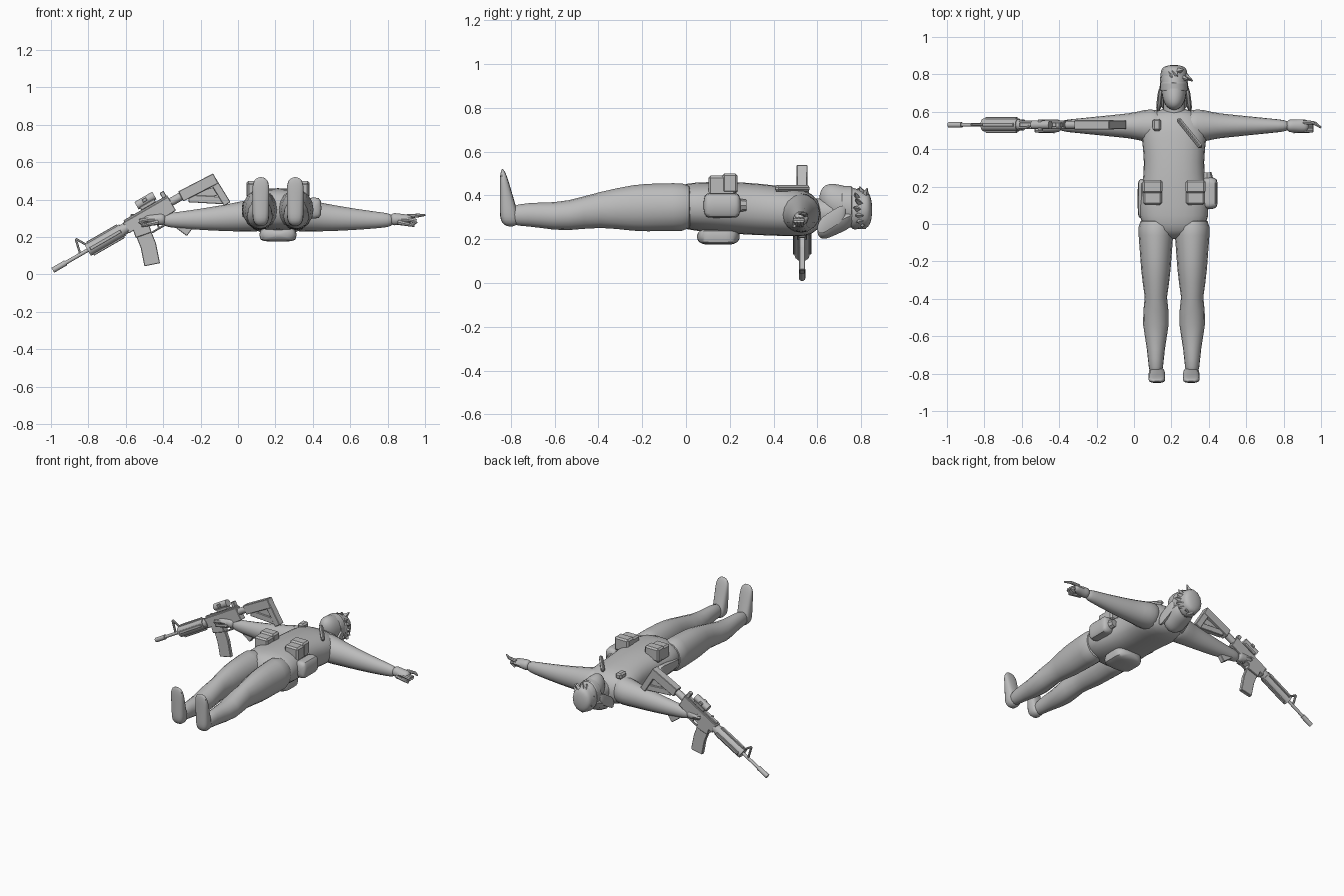
import bpy, bmesh, math, random
from mathutils import Matrix, Vector

cube = bpy.data.objects.get("Cube")
if cube:
    bpy.data.objects.remove(cube, do_unlink=True)

random.seed(4)
MIDDLE = 0.214     # body centre line in x
ARM_LINE = 0.53    # arms and rifle in y

grey = bpy.data.materials.new("plain_grey")
grey.use_nodes = True
tone = (0.5, 0.5, 0.5, 1)
grey.diffuse_color = tone
grey.node_tree.nodes["Principled BSDF"].inputs["Base Color"].default_value = tone


def finish(name, bm, matrix=None, smooth=False):
    bmesh.ops.recalc_face_normals(bm, faces=bm.faces)
    mesh = bpy.data.meshes.new(name)
    bm.to_mesh(mesh)
    bm.free()
    if matrix:
        mesh.transform(matrix)
    mesh.materials.append(grey)
    obj = bpy.data.objects.new(name, mesh)
    bpy.context.collection.objects.link(obj)
    if smooth:
        bpy.ops.object.select_all(action='DESELECT')
        obj.select_set(True)
        bpy.context.view_layer.objects.active = obj
        bpy.ops.object.shade_smooth_by_angle(angle=math.radians(40))


def mix(a, b, f):
    return a + (b - a) * f


def bump(f, peak, width):
    return math.exp(-((f - peak) / width) ** 2)


def body_point(x, y, z, side=1):
    return Vector((MIDDLE + side * x, y, z))


def sweep(name, axis, start, end, centre, radii, side=1, sides=16, rounding=8, square=1.0):
    """Elliptical sections along an axis; centre and radii are rules of the fraction f."""
    bm = bmesh.new()
    steps = 18
    loops = []
    for step in range(steps + 1):
        f = (1 - math.cos(math.pi * step / steps)) / 2
        closing = math.sqrt(max(0.01, 1 - abs(2 * f - 1) ** rounding))
        loop = []
        for i in range(sides):
            angle = math.tau * i / sides
            point = [c + r * closing * math.copysign(abs(w) ** square, w) for c, r, w in
                     zip(centre(f), radii(f), (math.cos(angle), math.sin(angle)))]
            point.insert("xyz".index(axis), mix(start, end, f))
            loop.append(bm.verts.new(body_point(*point, side)))
        loops.append(loop)
    for one, two in zip(loops, loops[1:]):
        for i in range(sides):
            bm.faces.new((one[i - 1], one[i], two[i], two[i - 1]))
    bm.faces.new(loops[0])
    bm.faces.new(loops[-1])
    finish(name, bm, smooth=True)


def rod(name, start, end, radius, tip=None, sides=8, matrix=Matrix()):
    start, end = Vector(start), Vector(end)
    along = end - start
    bm = bmesh.new()
    bmesh.ops.create_cone(bm, cap_ends=True, segments=sides, radius1=radius,
                          radius2=radius if tip is None else tip, depth=along.length)
    turn = along.to_track_quat('Z', 'Y').to_matrix().to_4x4()
    finish(name, bm, matrix @ Matrix.Translation((start + end) / 2) @ turn, smooth=True)


def box(name, size, matrix, bevel=0.01):
    bm = bmesh.new()
    bmesh.ops.create_cube(bm, size=1, matrix=Matrix.Diagonal((*size, 1)))
    bmesh.ops.bevel(bm, geom=bm.edges[:], offset=bevel, segments=1, affect='EDGES')
    finish(name, bm, matrix)


# Torso, neck and head
sweep("torso", "y", -0.08, 0.62,
      lambda f: (0, 0.35 - 0.04 * f * f),
      lambda f: (0.155 + 0.03 * bump(f, 0.2, 0.25) + 0.02 * bump(f, 0.85, 0.2),
                 0.108 + 0.01 * bump(f, 0.5, 0.3)), sides=24, square=0.85)
sweep("neck", "y", 0.52, 0.7, lambda f: (0, 0.32), lambda f: (0.06, 0.065))
sweep("head", "y", 0.61, 0.845,
      lambda f: (0, 0.34 + 0.05 * (1 - f) ** 2),
      lambda f: (mix(0.06, 0.076, f), 0.09), sides=20, rounding=3)
rod("nose", body_point(0, 0.672, 0.436), body_point(0, 0.72, 0.425), 0.016, 0.008)
rod("mouth", body_point(-0.02, 0.65, 0.432), body_point(0.02, 0.65, 0.432), 0.006)

# Headband, loose hair and spiky crown
sweep("headband", "y", 0.71, 0.76, lambda f: (0, 0.348), lambda f: (0.075, 0.095), sides=20, rounding=20)
sweep("crown_hair", "y", 0.74, 0.85, lambda f: (0, 0.335),
      lambda f: (mix(0.08, 0.065, f), mix(0.095, 0.08, f)), sides=12, rounding=5)
sweep("long_hair", "y", 0.6, 0.78, lambda f: (0, mix(0.24, 0.32, f)),
      lambda f: (0.08, 0.06), sides=10, rounding=4)
for side in (1, -1):
    sweep("hair_lock", "y", 0.6, 0.73, lambda f: (mix(0.085, 0.07, f), mix(0.25, 0.33, f)),
          lambda f: (0.014, 0.045), side, sides=6, rounding=4)
tufts = 16
for i in range(tufts):
    angle = math.tau * i / tufts
    around = Vector((math.cos(angle), 0, math.sin(angle)))
    root = body_point(0.055 * around.x, random.uniform(0.78, 0.82), 0.335 + 0.07 * around.z)
    lean = Vector((0.02, random.uniform(-0.03, 0.02), 0.01))
    rod("hair_tuft", root, root + 0.025 * around + lean, 0.02, 0.003, sides=4)

# Limbs, mirrored across the centre line
for side, word in ((1, "left"), (-1, "right")):
    sweep(word + "_leg", "y", 0.04, -0.82,
          lambda f: (0.097, 0.347 - 0.04 * f * f - 0.02 * bump(f, 0.7, 0.15)),
          lambda f: (mix(0.1, 0.035, f) - 0.01 * bump(f, 0.5, 0.08) + 0.012 * bump(f, 0.66, 0.12),
                     mix(0.115, 0.045, f) + 0.012 * bump(f, 0.3, 0.15)), side, rounding=20)
    sweep(word + "_boot", "z", 0.258, 0.52,
          lambda f: (0.092, -0.8 - 0.038 * f),
          lambda f: (0.045, 0.05 - 0.038 * f), side, rounding=6, square=0.7)
    sweep(word + "_arm", "x", 0.06, 0.62,
          lambda f: (ARM_LINE - 0.005, 0.29 + 0.035 * (1 - f) ** 2),
          lambda f: (mix(0.085, 0.028, f) + 0.01 * bump(f, 0.15, 0.1),
                     mix(0.095, 0.034, f)), side, rounding=20)
    sweep(word + "_palm", "x", 0.6, 0.72, lambda f: (ARM_LINE - 0.005, 0.295),
          lambda f: (0.035, mix(0.038, 0.022, f)), side, sides=10, rounding=6)
    knuckle = body_point(0.75, ARM_LINE + 0.01, 0.315, side)
    rod(word + "_index_base", body_point(0.69, ARM_LINE + 0.015, 0.31, side), knuckle, 0.012, 0.01)
    rod(word + "_index_tip", knuckle, body_point(0.786, ARM_LINE - 0.015, 0.317, side), 0.01, 0.005)
    for finger in range(3):
        y = ARM_LINE - 0.015 * finger
        bend = body_point(0.74, y, 0.285, side)
        rod(word + "_finger_base", body_point(0.69, y, 0.295, side), bend, 0.012)
        rod(word + "_finger_tip", bend, body_point(0.71, y, 0.26, side), 0.011, 0.007)
    rod(word + "_thumb", body_point(0.64, 0.5, 0.28, side), body_point(0.73, 0.495, 0.26, side), 0.015, 0.007)

# Belt pouches and chest gear
for side, word in ((1, "left"), (-1, "right")):
    place = body_point(0.115, 0.165, 0.445, side)
    box(word + "_front_pouch", (0.1, 0.125, 0.09), Matrix.Translation(place))
    box(word + "_pouch_flap", (0.106, 0.07, 0.09),
        Matrix.Translation(place + Vector((0, 0.035, 0.01))))
sweep("side_pouch", "y", 0.08, 0.25, lambda f: (0.192, 0.355),
      lambda f: (0.04, 0.057), sides=12, rounding=10, square=0.6)
rod("side_pouch_neck", body_point(0.18, 0.22, 0.355), body_point(0.175, 0.275, 0.355), 0.035, 0.025)
sweep("back_pouch", "y", 0.05, 0.245, lambda f: (0, 0.212),
      lambda f: (0.1, 0.037), sides=12, rounding=5, square=0.5)
sweep("holster", "y", 0.03, 0.24, lambda f: (0.174, 0.345),
      lambda f: (0.02, mix(0.025, 0.05, f)), side=-1, sides=8, square=0.6)
box("chest_pouch", (0.045, 0.065, 0.04), Matrix.Translation((0.122, ARM_LINE, 0.42)))
tilt = Matrix.Translation((0.298, 0.485, 0.432)) @ Matrix.Rotation(math.radians(-51), 4, 'Z')
box("knife_sheath", (0.2, 0.025, 0.03), tilt)

# Rifle: local x runs from muzzle to butt, local z is up
gun = Matrix.Translation((-0.99, ARM_LINE, 0.022)) @ Matrix.Rotation(math.radians(-30), 4, 'Y')


def tube(name, start, end, radius, height=0):
    rod(name, (start, 0, height), (end, 0, height), radius, sides=12, matrix=gun)


def bar(name, start, end, depth, width):
    start, end = Vector(start), Vector(end)
    along, centre = end - start, (start + end) / 2
    turn = Matrix.Rotation(-math.atan2(along.y, along.x), 4, 'Y')
    box(name, (along.length, width, depth),
        gun @ Matrix.Translation((centre.x, 0, centre.y)) @ turn, bevel=0.003)


tube("muzzle_brake", 0, 0.08, 0.015)
tube("barrel", 0.07, 0.5, 0.01)
tube("handguard", 0.215, 0.43, 0.035)
tube("handguard_ring", 0.43, 0.46, 0.03)
bar("side_rails", (0.23, 0), (0.42, 0), 0.02, 0.085)
bar("upper_and_lower_rails", (0.23, 0), (0.42, 0), 0.085, 0.02)
bar("front_sight_post", (0.17, 0), (0.19, 0.085), 0.012, 0.014)
bar("front_sight_brace", (0.24, 0), (0.19, 0.085), 0.012, 0.014)

# Receiver, magazine and grip
bar("upper_receiver", (0.45, 0), (0.73, 0), 0.065, 0.045)
bar("lower_receiver", (0.55, -0.035), (0.73, -0.03), 0.045, 0.045)
bar("magazine_well", (0.53, 0), (0.515, -0.08), 0.09, 0.045)
bar("magazine_top", (0.52, -0.06), (0.507, -0.15), 0.085, 0.026)
bar("magazine_bottom", (0.512, -0.13), (0.475, -0.24), 0.085, 0.026)
bar("pistol_grip", (0.67, -0.04), (0.735, -0.19), 0.05, 0.032)
bar("trigger_guard", (0.56, -0.09), (0.67, -0.09), 0.01, 0.015)
bar("trigger", (0.61, -0.05), (0.605, -0.085), 0.01, 0.008)

# Rail and sights
bar("top_rail", (0.46, 0.035), (0.73, 0.035), 0.015, 0.025)
bar("sight_mount", (0.57, 0.05), (0.66, 0.05), 0.02, 0.04)
tube("sight_body", 0.56, 0.67, 0.023, 0.075)
bar("sight_knob", (0.6, 0.08), (0.625, 0.08), 0.02, 0.06)
bar("rear_sight", (0.7, 0.055), (0.725, 0.055), 0.035, 0.028)

# Stock
tube("buffer_tube", 0.72, 0.96, 0.022)
bar("stock_top", (0.79, 0), (1, -0.01), 0.06, 0.05)
bar("stock_butt", (0.98, 0.02), (0.985, -0.16), 0.04, 0.046)
bar("stock_brace", (0.82, -0.03), (0.98, -0.135), 0.04, 0.034)
bar("stock_web", (0.85, -0.04), (0.97, -0.07), 0.05, 0.018)
